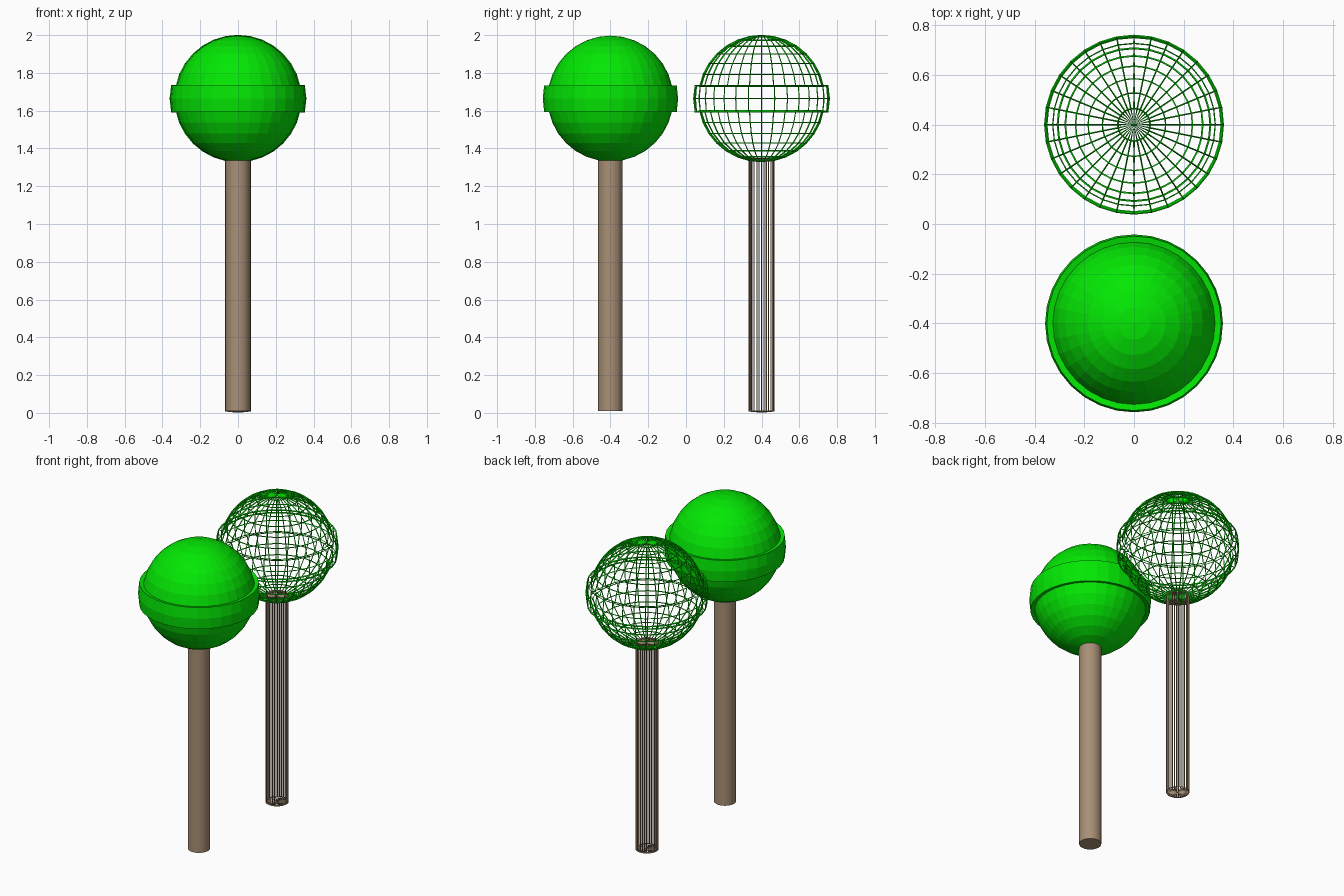
import bpy, bmesh, math

if "Cube" in bpy.data.objects:
    bpy.data.objects.remove(bpy.data.objects["Cube"])

SEG = 32           # sides around
RINGS = 16         # rings pole to pole
R, ZC = 0.333, 1.664
BAND = 0.025       # how far the band stands out
WIRE = 0.0085


def material(name, rgb):
    m = bpy.data.materials.new(name)
    m.diffuse_color = (*rgb, 1)
    m.use_nodes = True
    m.node_tree.nodes["Principled BSDF"].inputs["Base Color"].default_value = m.diffuse_color
    return m


green = material("candy green", (0.001, 0.8, 0.001))
brown = material("stick brown", (0.39, 0.275, 0.18))


def lathe(name, profile, y, mat, wire):
    """Turn an (r, z) profile, bottom to top, round an axis at (0, y)."""
    bm = bmesh.new()
    rows = []
    for r, z in profile:
        n = 1 if r < 1e-6 else SEG
        rows.append([bm.verts.new((r * math.cos(2 * math.pi * i / SEG),
                                   y + r * math.sin(2 * math.pi * i / SEG), z))
                     for i in range(n)])
    for a, b in zip(rows, rows[1:]):
        for i in range(SEG):
            j = (i + 1) % SEG
            if len(a) == 1:
                bm.faces.new((a[0], b[j], b[i]))
            elif len(b) == 1:
                bm.faces.new((a[i], a[j], b[0]))
            else:
                bm.faces.new((a[i], a[j], b[j], b[i]))
    bmesh.ops.recalc_face_normals(bm, faces=bm.faces)
    me = bpy.data.meshes.new(name)
    bm.to_mesh(me)
    bm.free()
    me.materials.append(mat)
    ob = bpy.data.objects.new(name, me)
    bpy.context.collection.objects.link(ob)
    if wire:
        mod = ob.modifiers.new("wire", 'WIREFRAME')
        mod.thickness = WIRE
        mod.use_even_offset = False
        mod.use_replace = True
    return ob


# Candy profile: sphere whose two equator rows are pushed out as a band
candy = []
for k in range(RINGS + 1):
    a = -math.pi / 2 + math.pi * k / RINGS
    d = k - RINGS // 2
    inner = (R * math.cos(a) if 0 < k < RINGS else 0, ZC + R * math.sin(a))
    outer = ((R + BAND) * math.cos(a), ZC + (R + BAND) * math.sin(a))
    if d == -1:
        candy += [inner, outer]
    elif d == 0:
        candy += [outer]
    elif d == 1:
        candy += [outer, inner]
    else:
        candy.append(inner)


def stick(dip):
    return [(0, 0.01 - dip), (0.065, 0.01), (0.065, 1.345), (0, 1.345)]


# Solid lollipop in front, wire copy behind
lathe("solid_candy", candy, -0.4, green, False)
lathe("solid_stick", stick(0), -0.4, brown, False)
lathe("wire_candy", candy, 0.4, green, True)
lathe("wire_stick", stick(0.005), 0.4, brown, True)
